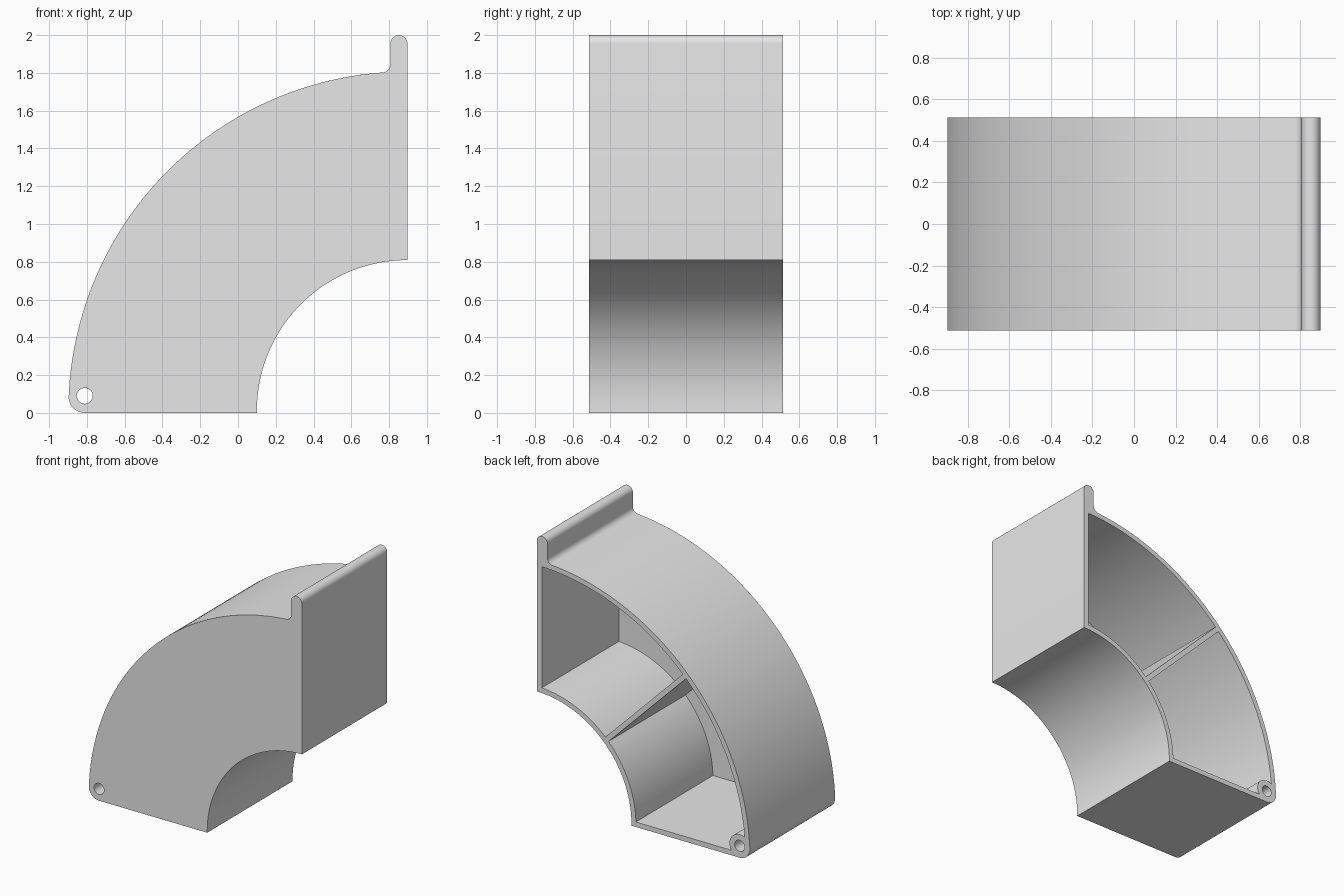
import bpy
import bmesh
from math import asin, cos, sin, pi, radians

cube = bpy.data.objects.get("Cube")
if cube:
    bpy.data.objects.remove(cube, do_unlink=True)

# Main dimensions: the bend is swept around (CX, CZ)
CX, CZ = 0.897, 0.012
R_IN, R_OUT = 0.797, 1.795
HALF_Y = 0.513
WALL, END_WALL, FRONT_WALL = 0.038, 0.042, 0.1
PIN_X, PIN_Z, PIN_R, HOLE_R = -0.811, 0.09, 0.086, 0.042
LIP_R = 0.045

grey = bpy.data.materials.new("plain_grey")
grey.use_nodes = True
grey.diffuse_color = (0.8, 0.8, 0.8, 1)
grey.node_tree.nodes["Principled BSDF"].inputs["Base Color"].default_value = (0.8, 0.8, 0.8, 1)


def arc(x, z, r, start, end, n):
    """Points on a circle in the xz plane, angles in radians from +x."""
    steps = [start + (end - start) * i / n for i in range(n + 1)]
    return [(x + r * cos(a), z + r * sin(a)) for a in steps]


def prism(name, outline, y0, y1):
    """Extrude an xz outline from y0 to y1."""
    bm = bmesh.new()
    face = bm.faces.new([bm.verts.new((x, y0, z)) for x, z in outline])
    new = bmesh.ops.extrude_face_region(bm, geom=[face])["geom"]
    bmesh.ops.translate(bm, vec=(0, y1 - y0, 0),
                        verts=[v for v in new if isinstance(v, bmesh.types.BMVert)])
    bmesh.ops.recalc_face_normals(bm, faces=bm.faces)
    mesh = bpy.data.meshes.new(name)
    bm.to_mesh(mesh)
    bm.free()
    mesh.materials.append(grey)
    obj = bpy.data.objects.new(name, mesh)
    bpy.context.collection.objects.link(obj)
    return obj


def subtract(target, cutter):
    """Cut one solid from another and discard the cutter."""
    mod = target.modifiers.new("cut", "BOOLEAN")
    mod.operation = "DIFFERENCE"
    mod.solver = "EXACT"
    mod.object = cutter
    bpy.context.view_layer.objects.active = target
    bpy.ops.object.modifier_apply(modifier=mod.name)
    bpy.data.objects.remove(cutter, do_unlink=True)


# Side profile: rounded hinge corner, outer sweep, filleted lip, inner sweep
fillet_x = CX - 3 * LIP_R
lean = asin(3 * LIP_R / (R_OUT + LIP_R))
fillet_z = CZ + (R_OUT + LIP_R) * cos(lean)
outline = arc(PIN_X, PIN_R, PIN_R, -pi / 2, -pi, 12)
outline += arc(CX, CZ, R_OUT, pi - radians(2.6), pi / 2 + lean, 64)
outline += arc(fillet_x, fillet_z, LIP_R, lean - pi / 2, 0, 10)[1:]
outline += arc(CX - LIP_R, 2 - LIP_R, LIP_R, pi, 0, 16)
outline += arc(CX, CZ, R_IN, pi / 2, pi, 48)
outline.append((CX - R_IN, 0))
housing = prism("curved_housing", outline, -HALF_Y, HALF_Y)


def pocket(name, low, low_gap, high, high_gap):
    """Ring sector whose straight ends sit at fixed gaps from two radial lines."""
    def limits(r):
        return pi - low - asin(low_gap / r), pi - high + asin(high_gap / r)
    r0, r1 = R_IN + WALL, R_OUT - WALL
    a, b = limits(r1)
    c, d = limits(r0)
    points = arc(CX, CZ, r1, a, b, 32) + arc(CX, CZ, r0, d, c, 24)
    return prism(name, points, FRONT_WALL - HALF_Y, HALF_Y + 0.1)


# Two open compartments with a dividing rib between them
rib = WALL / 2
lower = pocket("lower_pocket", 0, WALL - CZ, pi / 4, rib)
upper = pocket("upper_pocket", pi / 4, rib, pi / 2, END_WALL)

# Leave a round boss standing in the hinge corner
boss = prism("boss_cutter", arc(PIN_X, PIN_Z, PIN_R, 0, 2 * pi, 40)[:-1], -1, 1)
subtract(lower, boss)
subtract(housing, lower)
subtract(housing, upper)

# Pin hole right through the boss
hole = prism("hole_cutter", arc(PIN_X, PIN_Z, HOLE_R, 0, 2 * pi, 32)[:-1], -1, 1)
subtract(housing, hole)

bpy.ops.object.select_all(action="DESELECT")
housing.select_set(True)
bpy.context.view_layer.objects.active = housing
bpy.ops.object.shade_smooth_by_angle(angle=radians(30))
